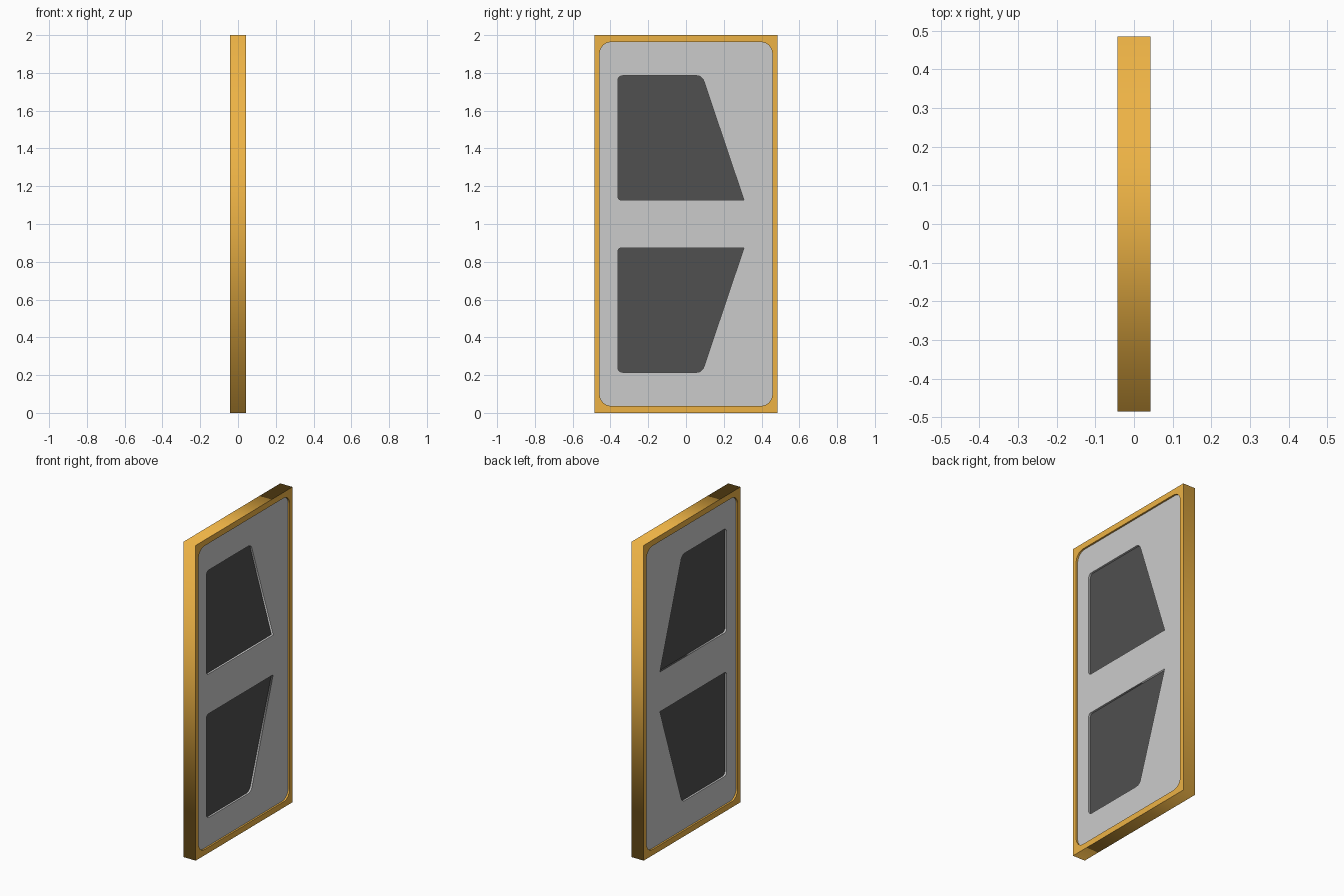
import bpy
from math import tan
from mathutils import Matrix, Vector

if "Cube" in bpy.data.objects:
    bpy.data.objects.remove(bpy.data.objects["Cube"])

W, H, T = 0.485, 2.0, 0.043       # half width, height, half thickness
PANEL_T, WINDOW_T = 0.032, 0.02   # half thickness of recessed layers
# local x, y, z -> world y, z, x
TO_WORLD = Matrix(((0, 0, 1, 0), (1, 0, 0, 0), (0, 1, 0, 0), (0, 0, 0, 1)))


def material(name, color):
    m = bpy.data.materials.new(name)
    m.diffuse_color = (*color, 1)
    m.use_nodes = True
    m.node_tree.nodes["Principled BSDF"].inputs["Base Color"].default_value = m.diffuse_color
    return m


def rounded(corners, steps=6):
    """Outline from (y, z, radius) corners with arcs at each corner."""
    out = []
    n = len(corners)
    for i, (y, z, r) in enumerate(corners):
        p = Vector((y, z))
        if r == 0:
            out.append(p)
            continue
        a = (Vector(corners[i - 1][:2]) - p).normalized()
        b = (Vector(corners[(i + 1) % n][:2]) - p).normalized()
        half = a.angle(b) / 2
        tangent = r / tan(half)
        centre = p + (a + b).normalized() * (tangent ** 2 + r ** 2) ** 0.5
        s, e = p + a * tangent - centre, p + b * tangent - centre
        for k in range(steps + 1):
            t = k / steps
            out.append(centre + (s.lerp(e, t)).normalized() * r)
    return out


def slab(name, outlines, half, mat=None):
    """Filled plate; outlines after the first are holes."""
    cu = bpy.data.curves.new(name, 'CURVE')
    cu.dimensions = '2D'
    cu.fill_mode = 'BOTH'
    cu.extrude = half
    for pts in outlines:
        sp = cu.splines.new('POLY')
        sp.points.add(len(pts) - 1)
        for q, p in zip(sp.points, pts):
            q.co = (p[0], p[1], 0, 1)
        sp.use_cyclic_u = True
    ob = bpy.data.objects.new(name, cu)
    bpy.context.collection.objects.link(ob)
    bpy.ops.object.select_all(action='DESELECT')
    ob.select_set(True)
    bpy.context.view_layer.objects.active = ob
    bpy.ops.object.convert(target='MESH')
    ob = bpy.context.object
    ob.data.transform(TO_WORLD)
    if mat:
        ob.data.materials.clear()
        ob.data.materials.append(mat)
    return ob


orange = material("orange_paint", (0.85, 0.45, 0.06))
dark = material("dark_glass", (0.08, 0.08, 0.08))

# Outlines
outer = [(-W, 0), (W, 0), (W, H), (-W, H)]
inner = rounded([(-0.457, 0.037, 0.06), (0.457, 0.037, 0.06),
                 (0.457, 1.963, 0.06), (-0.457, 1.963, 0.06)])
upper = rounded([(-0.361, 1.126, 0.02), (0.307, 1.126, 0),
                 (0.085, 1.785, 0.04), (-0.361, 1.785, 0.025)])
lower = [(y, H - z) for y, z in reversed(upper)]

# Door layers, each recessed a little more on both faces
slab("door_frame", [outer, inner], T, orange)
slab("door_panel", [inner, upper, lower], PANEL_T)
slab("upper_window", [upper], WINDOW_T, dark)
slab("lower_window", [lower], WINDOW_T, dark)
